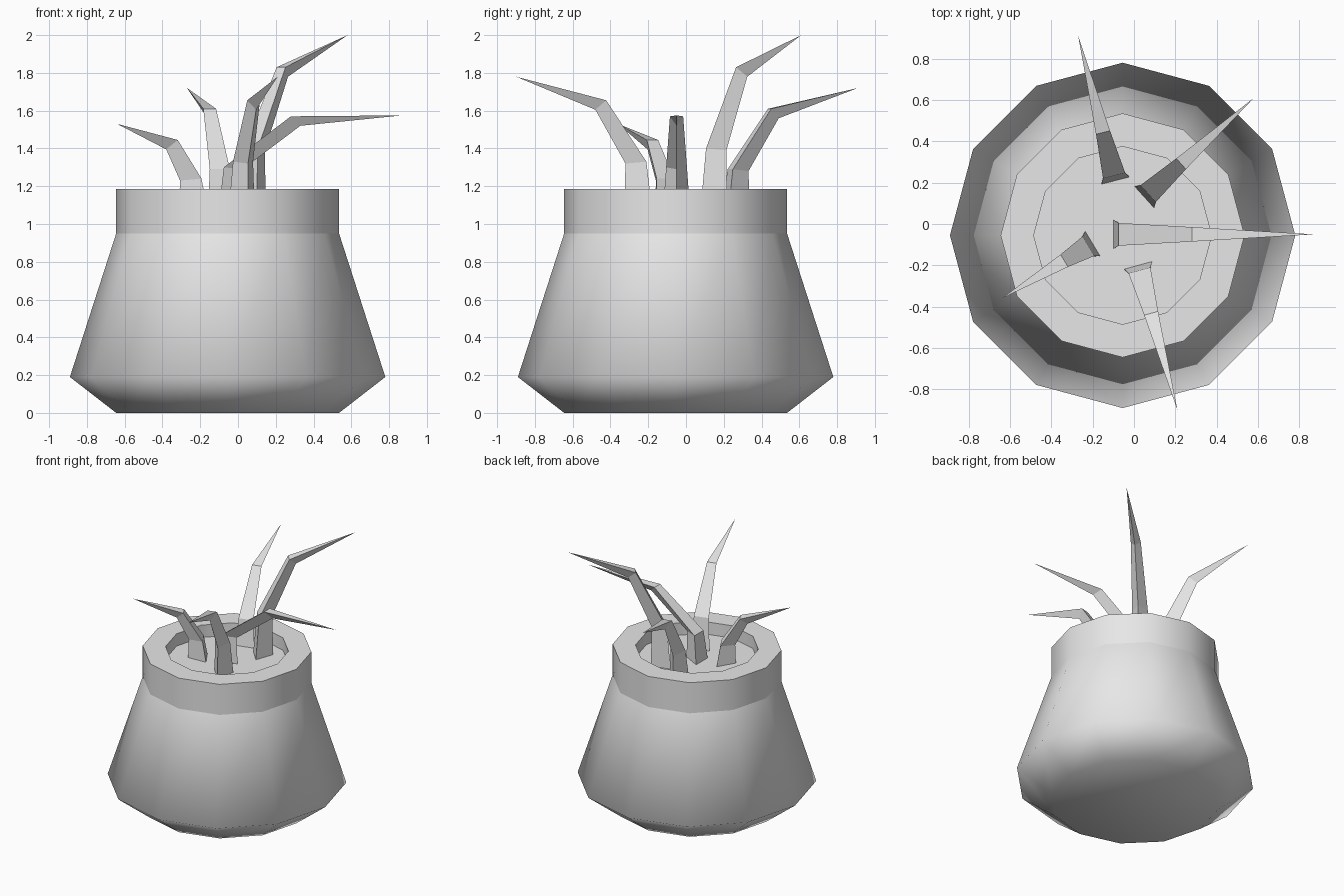
import bpy, bmesh
from math import radians, cos, sin, pi
from mathutils import Vector

if "Cube" in bpy.data.objects:
    bpy.data.objects.remove(bpy.data.objects["Cube"], do_unlink=True)

grey = bpy.data.materials.new("plain_grey")
grey.use_nodes = True
grey.diffuse_color = (0.8, 0.8, 0.8, 1)
grey.node_tree.nodes["Principled BSDF"].inputs["Base Color"].default_value = grey.diffuse_color

SIDES = 12
CENTRE = Vector((-0.055, -0.055, 0))
SOIL_Z = 1.09


def finish(name, bm, smooth_angle=None):
    """Turn a bmesh into a named object with optional smooth shading."""
    bmesh.ops.recalc_face_normals(bm, faces=bm.faces)
    mesh = bpy.data.meshes.new(name)
    bm.to_mesh(mesh)
    bm.free()
    mesh.materials.append(grey)
    obj = bpy.data.objects.new(name, mesh)
    bpy.context.collection.objects.link(obj)
    if smooth_angle:
        bpy.ops.object.select_all(action='DESELECT')
        obj.select_set(True)
        bpy.context.view_layer.objects.active = obj
        bpy.ops.object.shade_smooth_by_angle(angle=radians(smooth_angle))
    return obj


def lathe(name, profile, smooth_angle, cap_start=False, cap_end=False):
    """Revolve (radius, height) points around the pot axis."""
    bm = bmesh.new()
    rings = [[bm.verts.new(CENTRE + Vector((r * cos(2 * pi * i / SIDES),
                                            r * sin(2 * pi * i / SIDES), z)))
              for i in range(SIDES)] for r, z in profile]
    for low, high in zip(rings, rings[1:]):
        for i in range(SIDES):
            j = (i + 1) % SIDES
            bm.faces.new((low[i], low[j], high[j], high[i]))
    if cap_start:
        bm.faces.new(rings[0])
    if cap_end:
        bm.faces.new(rings[-1])
    return finish(name, bm, smooth_angle)


def leaf(name, base, tip, low_z, bend_z, bend_r):
    """Triangular blade: flat inner face, outer ridge, two bends and a point."""
    base, tip = Vector((*base, SOIL_Z)), Vector(tip)
    out = Vector((tip.x - base.x, tip.y - base.y, 0)).normalized()
    side = Vector((-out.y, out.x, 0))
    up = Vector((0, 0, 1))
    # inner reach, height, half width, ridge reach, ridge drop
    sections = [(0, SOIL_Z, 0.07, 0.13, 0),
                (0.025, low_z, 0.055, 0.1, 0.01),
                (bend_r, bend_z, 0.035, 0.05, 0.05)]
    bm = bmesh.new()
    rings = []
    for reach, z, half, ridge, drop in sections:
        p = Vector((base.x, base.y, z)) + out * reach
        rings.append([bm.verts.new(q) for q in
                      (p + side * half, p - side * half, p + out * ridge - up * drop)])
    point = bm.verts.new(tip)
    bm.faces.new(rings[0])
    for low, high in zip(rings, rings[1:]):
        for i in range(3):
            j = (i + 1) % 3
            bm.faces.new((low[i], low[j], high[j], high[i]))
    for i in range(3):
        bm.faces.new((rings[-1][i], rings[-1][(i + 1) % 3], point))
    return finish(name, bm)


# Pot: softly shaded belly, then a crisp collar with a sunken soil disc
lathe("pot_body", [(0.59, 0), (0.835, 0.19), (0.59, 0.95)], 180, cap_start=True)
lathe("pot_collar", [(0.59, 0.95), (0.59, 1.185), (0.43, 1.185), (0.43, SOIL_Z)], 35)
lathe("soil", [(0.43, SOIL_Z - 0.02), (0.43, SOIL_Z)], 35, cap_end=True)

# Leaves: base, tip, first bend height, second bend height and reach
leaf("left_leaf", (-0.10, -0.05), (0.87, -0.05, 1.575), 1.30, 1.57, 0.38)
leaf("back_left_leaf", (0.05, 0.13), (0.58, 0.61, 2.0), 1.40, 1.83, 0.24)
leaf("back_leaf", (-0.09, 0.21), (-0.27, 0.91, 1.72), 1.29, 1.61, 0.24)
leaf("right_leaf", (-0.20, -0.095), (-0.64, -0.36, 1.53), 1.24, 1.445, 0.16)
leaf("front_leaf", (0.02, -0.20), (0.21, -0.90, 1.78), 1.33, 1.655, 0.24)
